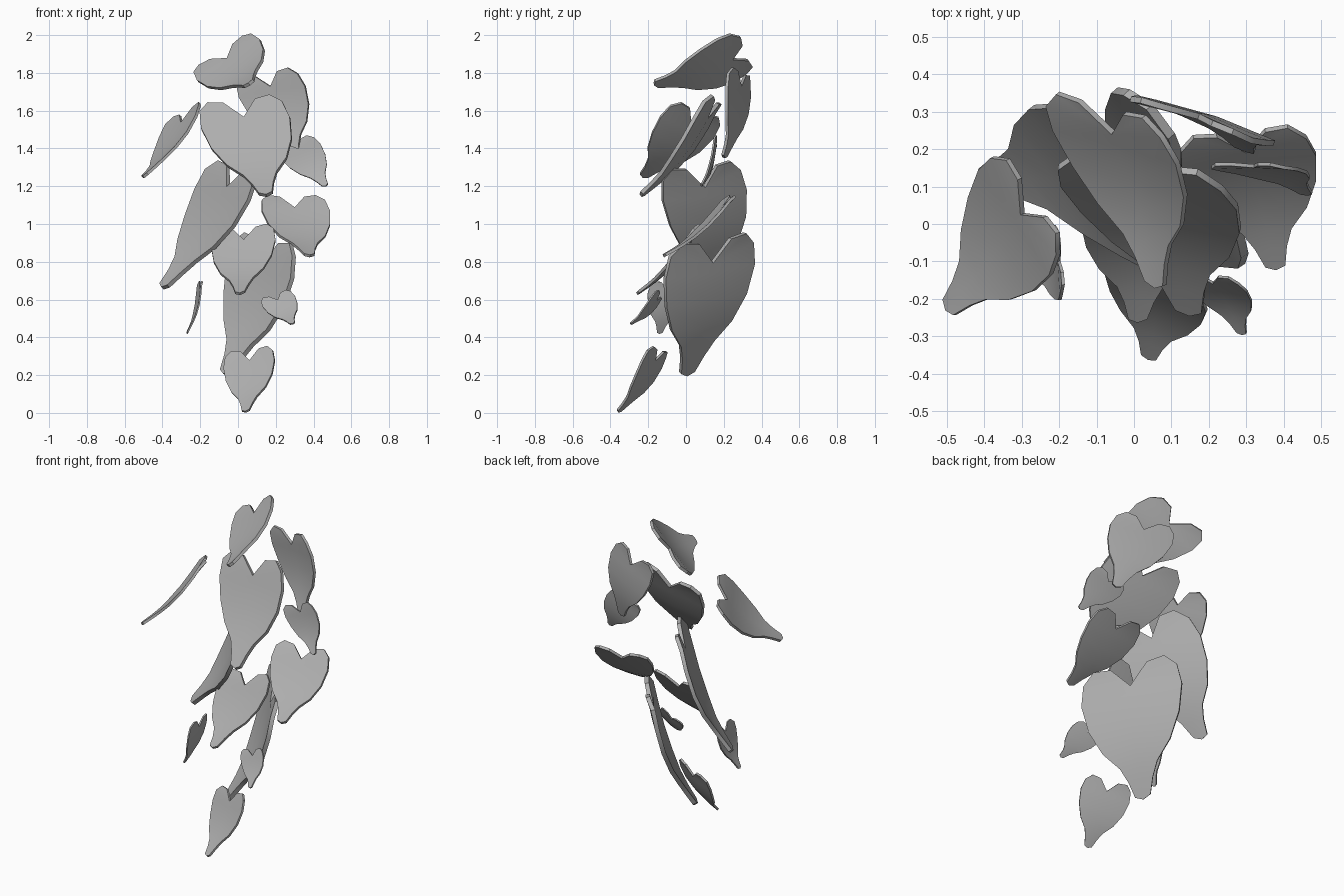
import bpy
import math
from mathutils import Vector

cube = bpy.data.objects.get("Cube")
if cube:
    bpy.data.objects.remove(cube, do_unlink=True)

# Single flat grey
grey = bpy.data.materials.new("leaf_grey")
grey.use_nodes = True
colour = (0.42, 0.42, 0.42, 1)
grey.diffuse_color = colour
grey.node_tree.nodes["Principled BSDF"].inputs["Base Color"].default_value = colour

# Half outline of a heart leaf: across (half widths), along (tip 0, notch 1)
HALF = [(.15, .03), (.24, .17), (.37, .3), (.67, .46), (.9, .68),
        (1, .92), (.93, 1.1), (.7, 1.2), (.36, 1.18)]


def leaf(name, tip, notch, half_width):
    tip, notch, across = Vector(tip), Vector(notch), Vector(half_width)
    along = notch - tip
    normal = across.cross(along).normalized()

    def place(u, v):
        # sagging middle with a slight fold along the midrib
        sag = -0.07 * along.length * math.sin(math.pi * min(v / 1.1, 1))
        fold = 0.06 * across.length * abs(u)
        return tip + along * v + across * u + normal * (sag + fold)

    verts, faces = [place(0, 0)], []
    # midrib points below the notch, then the notch itself
    ribs = [v for u, v in HALF if v < 1] + [1]
    verts += [place(0, v) for v in ribs]
    rib = [min(i, len(ribs) - 1) + 1 for i in range(len(HALF))]
    for side in (1, -1):
        start = len(verts)
        verts += [place(side * u, v) for u, v in HALF]
        rings = [(0, start, rib[0])]
        for i in range(len(HALF) - 1):
            a, b = rib[i], rib[i + 1]
            ring = (a, start + i, start + i + 1)
            rings.append(ring if a == b else ring + (b,))
        faces += [r if side == 1 else r[::-1] for r in rings]

    mesh = bpy.data.meshes.new(name)
    mesh.from_pydata(verts, [], faces)
    mesh.materials.append(grey)
    obj = bpy.data.objects.new(name, mesh)
    bpy.context.collection.objects.link(obj)
    solid = obj.modifiers.new("thickness", "SOLIDIFY")
    solid.thickness = 0.085 * across.length
    solid.offset = 0
    bpy.ops.object.select_all(action="DESELECT")
    obj.select_set(True)
    bpy.context.view_layer.objects.active = obj
    bpy.ops.object.modifier_apply(modifier=solid.name)
    bpy.ops.object.shade_smooth_by_angle(angle=math.radians(35))


# Hanging leaves from top to bottom: tip, notch, half width
leaf("top_leaf", (.06, -.17, 1.74), (-.06, .24, 1.88), (.165, -.045, .11))
leaf("upper_back_leaf", (.3, .2, 1.35), (.17, .28, 1.73), (.175, -.06, .03))
leaf("upper_front_leaf", (.15, -.24, 1.15), (.03, .1, 1.57), (.235, -.03, .03))
leaf("upper_right_leaf", (-.5, -.23, 1.25), (-.304, .025, 1.54), (.095, -.14, .055))
leaf("upper_left_leaf", (.465, .08, 1.2), (.32, .15, 1.4), (.105, 0, .04))
leaf("middle_right_leaf", (-.4, .12, .66), (-.06, .09, 1.2), (.14, -.22, -.03))
leaf("middle_left_leaf", (.38, -.12, .83), (.3, .19, 1.09), (.18, .02, 0))
leaf("middle_front_leaf", (.01, -.26, .63), (.03, .02, .92), (.17, 0, .02))
leaf("lower_large_leaf", (-.07, 0, .2), (.13, .13, .8), (.17, -.235, -.04))
leaf("lower_left_small_leaf", (.29, -.295, .47), (.21, -.16, .6), (.085, -.01, .03))
leaf("lower_right_small_leaf", (-.27, -.14, .42), (-.205, -.1, .65), (.01, -.1, 0))
leaf("bottom_leaf", (.04, -.36, .005), (.06, -.17, .28), (.135, -.05, .02))
